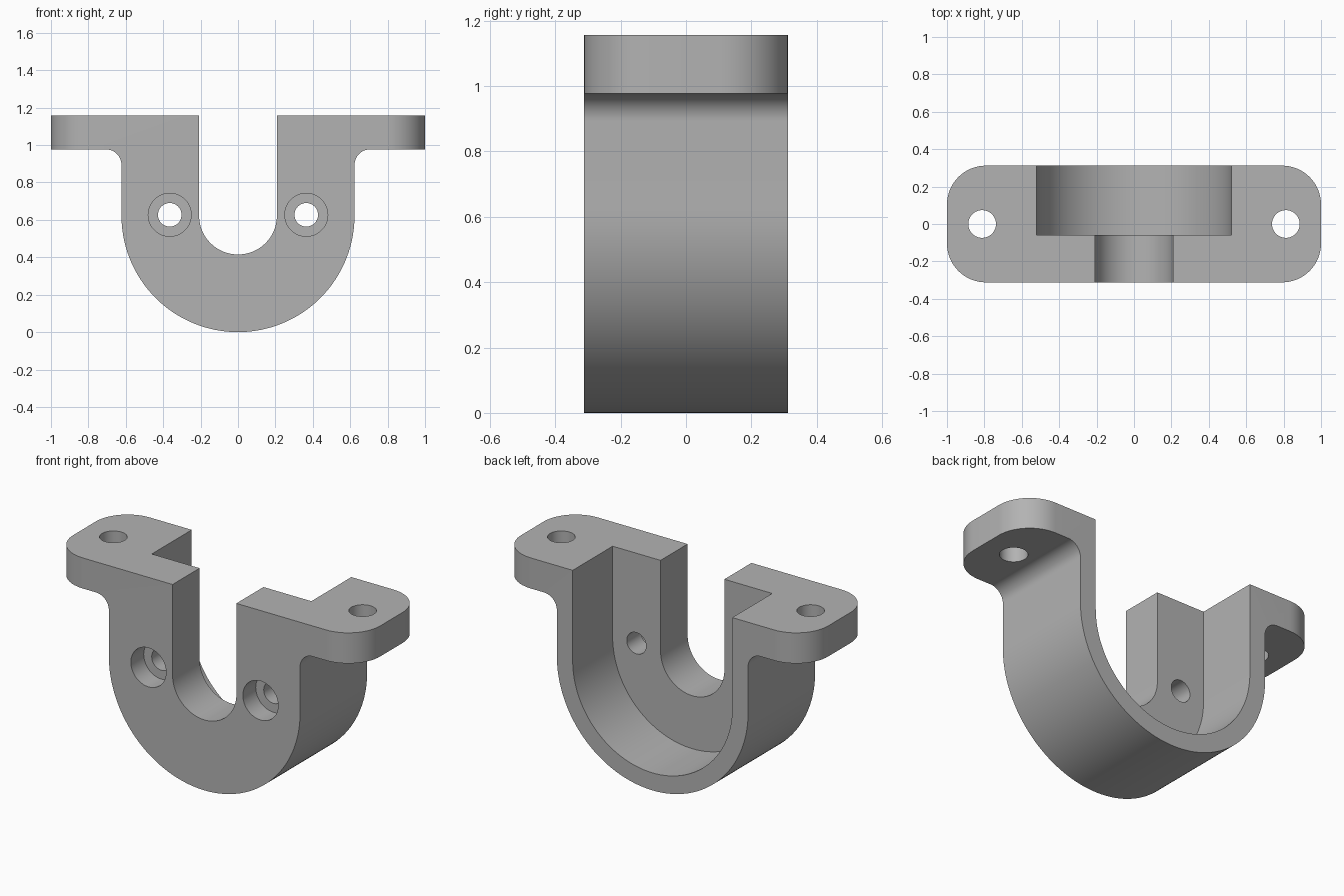
import bpy, bmesh
from math import cos, sin, pi
from mathutils import Matrix

cube = bpy.data.objects.get("Cube")
if cube:
    bpy.data.objects.remove(cube, do_unlink=True)

DEPTH = 0.312      # half depth of the bracket
R = 0.623          # outer radius and height of the arc centre
TOP = 1.157
FLANGE = 0.977     # underside of the flanges
FILLET = 0.083

grey = bpy.data.materials.new("plain_grey")
grey.use_nodes = True
colour = (0.45, 0.45, 0.45, 1)
grey.diffuse_color = colour
grey.node_tree.nodes["Principled BSDF"].inputs["Base Color"].default_value = colour


def arc(cx, cz, r, a0, a1, n):
    return [(cx + r * cos(a0 + (a1 - a0) * i / n),
             cz + r * sin(a0 + (a1 - a0) * i / n)) for i in range(n + 1)]


def extrude(name, profile, y0, y1):
    """Extrude an x-z profile along y."""
    bm = bmesh.new()
    face = bm.faces.new([bm.verts.new((x, y0, z)) for x, z in profile])
    new = bmesh.ops.extrude_face_region(bm, geom=[face])["geom"]
    bmesh.ops.translate(bm, vec=(0, y1 - y0, 0),
                        verts=[v for v in new if isinstance(v, bmesh.types.BMVert)])
    bmesh.ops.recalc_face_normals(bm, faces=bm.faces)
    return finish(name, bm)


def finish(name, bm):
    mesh = bpy.data.meshes.new(name)
    bm.to_mesh(mesh)
    bm.free()
    mesh.materials.append(grey)
    obj = bpy.data.objects.new(name, mesh)
    bpy.context.collection.objects.link(obj)
    return obj


def u_shape(name, r, y0, y1):
    """Round-bottomed channel, open above the bracket."""
    top = TOP + 0.2
    return extrude(name, [(r, top), (-r, top)] + arc(0, R, r, pi, 2 * pi, 64), y0, y1)


def drill(name, x, y, z, r, length, along_y):
    bm = bmesh.new()
    bmesh.ops.create_cone(bm, cap_ends=True, segments=48, radius1=r, radius2=r, depth=length)
    if along_y:
        bmesh.ops.rotate(bm, verts=bm.verts, matrix=Matrix.Rotation(pi / 2, 3, "X"))
    bmesh.ops.translate(bm, verts=bm.verts, vec=(x, y, z))
    return finish(name, bm)


# Round-bottomed body with filleted flanges, mirrored about x = 0
right = [(1, TOP), (1, FLANGE)] + arc(R + FILLET, FLANGE - FILLET, FILLET, pi / 2, pi, 12)
right += arc(0, R, R, 0, -pi / 2, 48)
left = [(-x, z) for x, z in reversed(right[:-1])]
body = extrude("clamp_bracket", right + left, -DEPTH, DEPTH)

# Rounded flange corners
bm = bmesh.new()
bm.from_mesh(body.data)
corners = [e for e in bm.edges if all(abs(v.co.x) > 0.99 for v in e.verts)
           and abs(e.verts[0].co.z - e.verts[1].co.z) > 0.1]
bmesh.ops.bevel(bm, geom=corners, offset=0.208, offset_type="OFFSET",
                segments=16, profile=0.5, affect="EDGES")
bm.to_mesh(body.data)
bm.free()

# Channel, rear pocket and screw holes
cutters = [u_shape("channel_cutter", 0.208, -0.5, 0.5),
           u_shape("pocket_cutter", 0.52, -0.06, 0.5)]
for s in (-1, 1):
    cutters += [drill("flange_hole_cutter", s * 0.812, 0, 1.07, 0.074, 0.6, False),
                drill("screw_hole_cutter", s * 0.365, -0.2, 0.627, 0.063, 0.5, True),
                drill("counterbore_cutter", s * 0.365, -DEPTH, 0.627, 0.115, 0.24, True)]

bpy.context.view_layer.objects.active = body
for cutter in cutters:
    cutter.hide_render = True
    mod = body.modifiers.new("cut", "BOOLEAN")
    mod.operation = "DIFFERENCE"
    mod.solver = "EXACT"
    mod.object = cutter
    bpy.ops.object.modifier_apply(modifier=mod.name)
    bpy.data.objects.remove(cutter, do_unlink=True)

# Smooth curved walls, crisp edges
bpy.ops.object.select_all(action="DESELECT")
body.select_set(True)
bpy.ops.object.shade_smooth_by_angle(angle=pi / 6)
